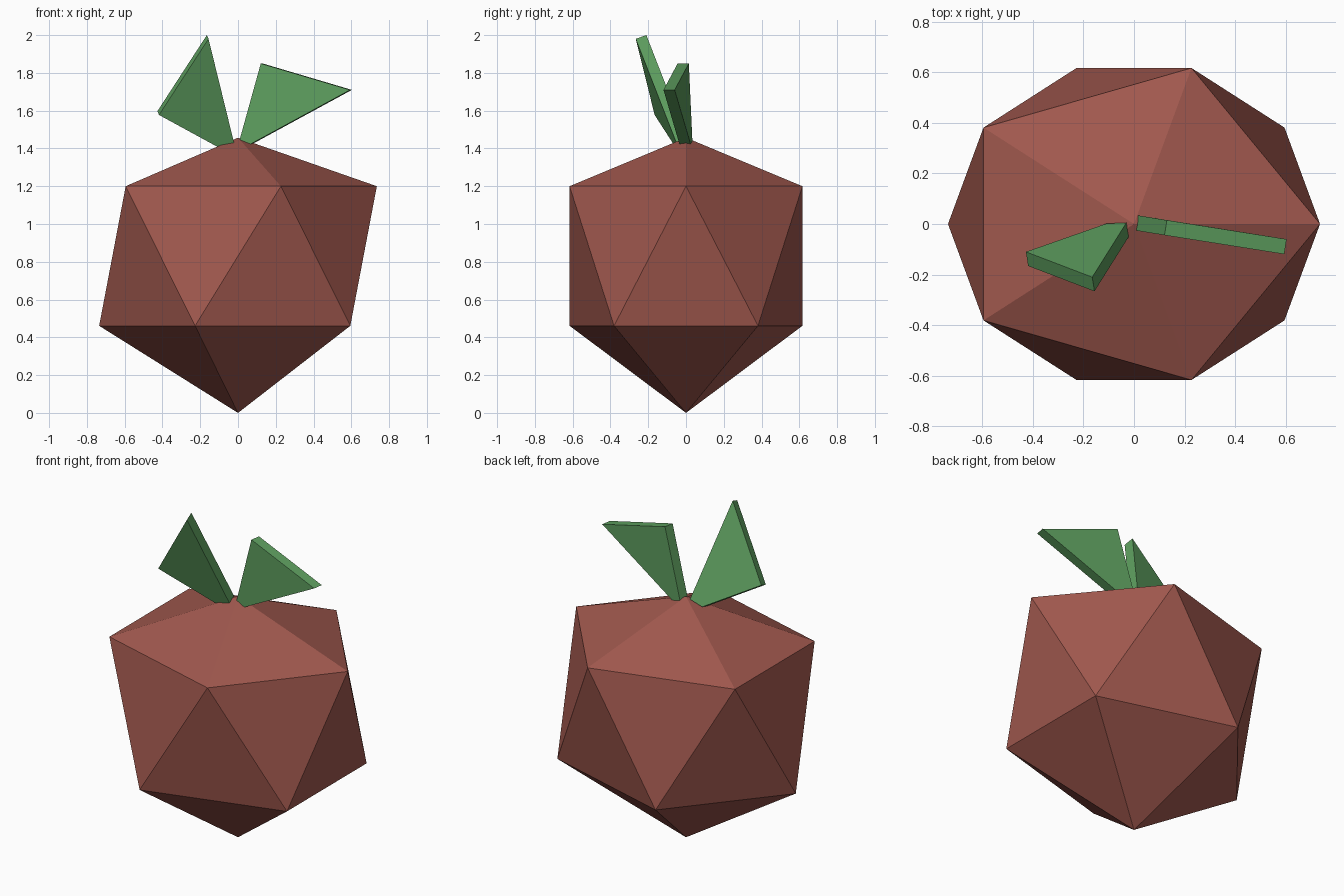
import bpy, math
from mathutils import Vector

if "Cube" in bpy.data.objects:
    bpy.data.objects.remove(bpy.data.objects["Cube"])


def material(name, rgb):
    m = bpy.data.materials.new(name)
    m.diffuse_color = (*rgb, 1)
    m.use_nodes = True
    m.node_tree.nodes["Principled BSDF"].inputs["Base Color"].default_value = m.diffuse_color
    return m


def build(name, verts, faces, mat):
    me = bpy.data.meshes.new(name)
    me.from_pydata(verts, [], faces)
    me.materials.append(mat)
    ob = bpy.data.objects.new(name, me)
    bpy.context.collection.objects.link(ob)
    return ob


red = material("dull red", (0.352, 0.098, 0.076))
green = material("leaf green", (0.114, 0.352, 0.117))


# Fruit body: icosahedron, narrower in y, with the top point pressed down
def ring(z, turn):
    return [(0.735 * math.cos(turn + i * math.tau / 5),
             0.648 * math.sin(turn + i * math.tau / 5), z) for i in range(5)]


verts = ring(0.461, math.pi / 5) + ring(1.2, 0) + [(0, 0, 0), (0, 0, 1.457)]
faces = []
for i in range(5):
    j = (i + 1) % 5
    faces += [(10, j, i), (i, j, 5 + j), (i, 5 + j, 5 + i), (11, 5 + i, 5 + j)]
build("fruit_body", verts, faces, red)


# Leaves: flat four-cornered plates, thickened towards the front
def leaf(name, back, thick=0.06):
    pts = [Vector(p) for p in back]
    n = (pts[1] - pts[0]).cross(pts[2] - pts[1]).normalized()
    if n.y > 0:
        n = -n
    else:
        pts.reverse()
    # drop the last base corner onto the plane so the plate stays flat
    pts = [p - n * (p - pts[1]).dot(n) for p in pts]
    front = [p + n * thick for p in pts]
    sides = [(i, (i + 1) % 4, (i + 1) % 4 + 4, i + 4) for i in range(4)]
    ob = build(name, pts + front, [(3, 2, 1, 0), (4, 5, 6, 7)] + sides, green)
    return ob


leaf("right_leaf", [(0.015, 0.034, 1.435), (0.13, 0.015, 1.85),
                    (0.603, -0.06, 1.71), (0.075, 0.024, 1.423)])
leaf("left_leaf", [(-0.03, 0.005, 1.45), (-0.165, -0.21, 2.0),
                   (-0.427, -0.11, 1.597), (-0.11, 0.005, 1.425)])

# Make all face normals point outwards
import bmesh
for ob in bpy.context.collection.objects:
    bm = bmesh.new()
    bm.from_mesh(ob.data)
    bmesh.ops.recalc_face_normals(bm, faces=bm.faces)
    bm.to_mesh(ob.data)
    bm.free()
